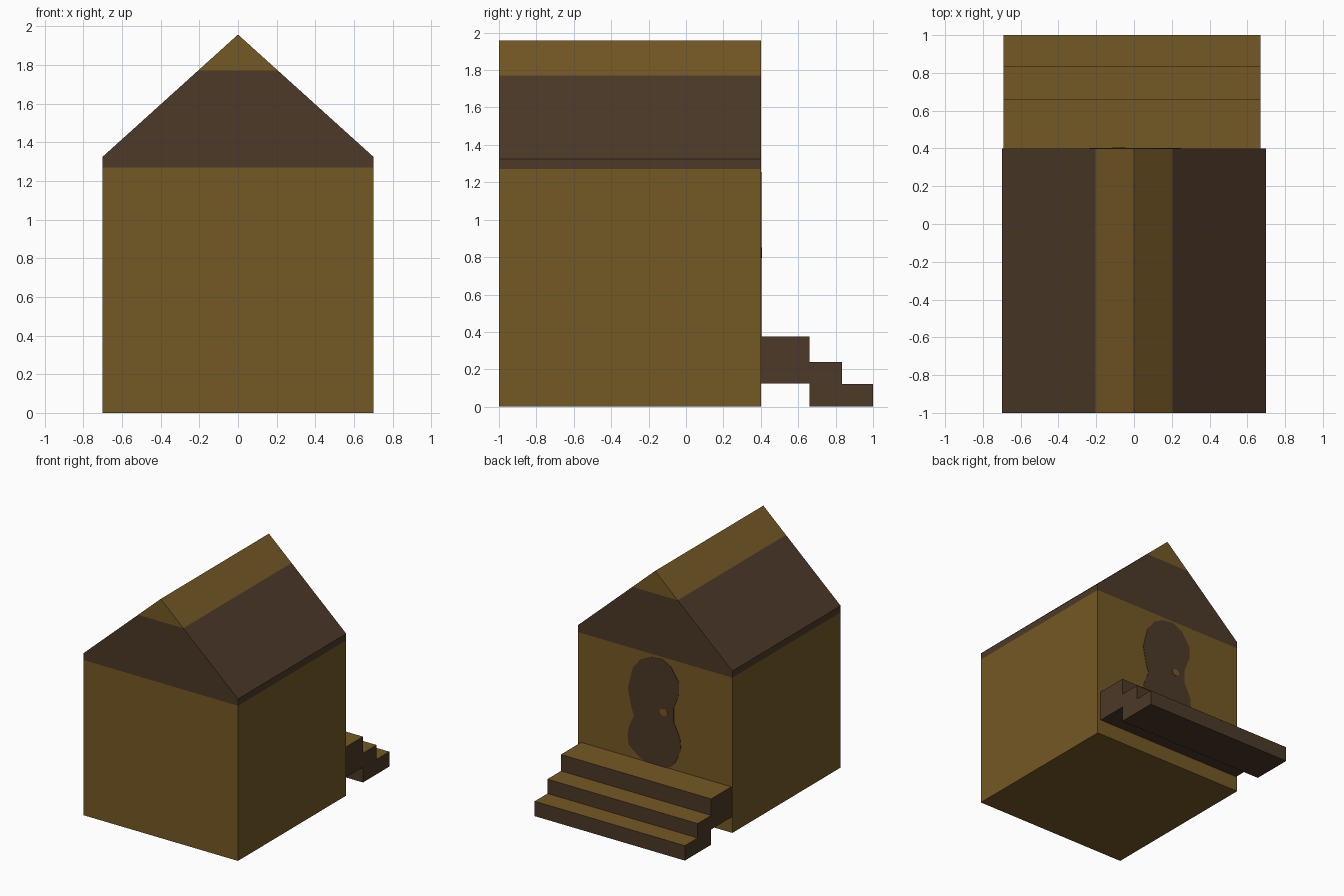
import bpy, bmesh, math
from mathutils import Vector

if "Cube" in bpy.data.objects:
    bpy.data.objects.remove(bpy.data.objects["Cube"])


def material(name, rgb):
    m = bpy.data.materials.new(name)
    m.diffuse_color = (*rgb, 1)
    m.use_nodes = True
    m.node_tree.nodes["Principled BSDF"].inputs["Base Color"].default_value = m.diffuse_color
    return m


GOLD = material("golden wood", (0.175, 0.098, 0.018))
DARK = material("dark wood", (0.072, 0.041, 0.021))


def prism(name, points, depth, cuts=(), rule=lambda f: 0):
    """Extrude a closed 3D outline by depth, cut it at heights, colour faces by a rule."""
    bm = bmesh.new()
    face = bm.faces.new([bm.verts.new(p) for p in points])
    new = bmesh.ops.extrude_face_region(bm, geom=[face], use_keep_orig=True)["geom"]
    bmesh.ops.translate(bm, vec=depth, verts=[g for g in new if isinstance(g, bmesh.types.BMVert)])
    for z in cuts:
        bmesh.ops.bisect_plane(bm, geom=bm.verts[:] + bm.edges[:] + bm.faces[:],
                               plane_co=(0, 0, z), plane_no=(0, 0, 1))
    bmesh.ops.recalc_face_normals(bm, faces=bm.faces[:])
    for f in bm.faces:
        f.material_index = rule(f)
    me = bpy.data.meshes.new(name)
    bm.to_mesh(me)
    bm.free()
    me.materials.append(GOLD)
    me.materials.append(DARK)
    ob = bpy.data.objects.new(name, me)
    bpy.context.collection.objects.link(ob)
    return ob


# House body: gabled prism with a dark band between two heights
BAND = (1.27, 1.772)
gable = [(-0.7, 0), (0.7, 0), (0.7, 1.325), (0, 1.957), (-0.7, 1.325)]
prism("house", [(x, -1, z) for x, z in gable], (0, 1.4, 0), BAND,
      lambda f: int(BAND[0] < f.calc_center_median().z < BAND[1]))

# Steps: gold treads, dark everywhere else
steps = [(0.4, 0.125), (0.66, 0.125), (0.66, 0), (1, 0), (1, 0.122),
         (0.835, 0.122), (0.835, 0.24), (0.66, 0.24), (0.66, 0.375), (0.4, 0.375)]
prism("steps", [(-0.69, y, z) for y, z in steps], (1.36, 0, 0), (),
      lambda f: 0 if f.normal.z > 0.5 else 1)

# Wavy painted door on the back wall
door = [(0.045, 1.242), (0.13, 1.2), (0.2, 1.112), (0.245, 0.937), (0.218, 0.804), (0.19, 0.72),
        (0.235, 0.62), (0.248, 0.55), (0.236, 0.47), (0.155, 0.41), (0.07, 0.36),
        (-0.045, 0.36), (-0.13, 0.385), (-0.18, 0.432), (-0.236, 0.552), (-0.227, 0.648),
        (-0.17, 0.766), (-0.17, 0.88), (-0.218, 1.0), (-0.218, 1.1), (-0.145, 1.21),
        (-0.06, 1.254)]
prism("door", [(x, 0.399, z) for x, z in door], (0, 0.004, 0), (), lambda f: 1)

# Door knob disc
ring = [i * math.tau / 10 for i in range(10)]
prism("door_knob", [(-0.08 + 0.035 * math.cos(a), 0.402, 0.824 + 0.03 * math.sin(a)) for a in ring],
      (0, 0.004, 0))
